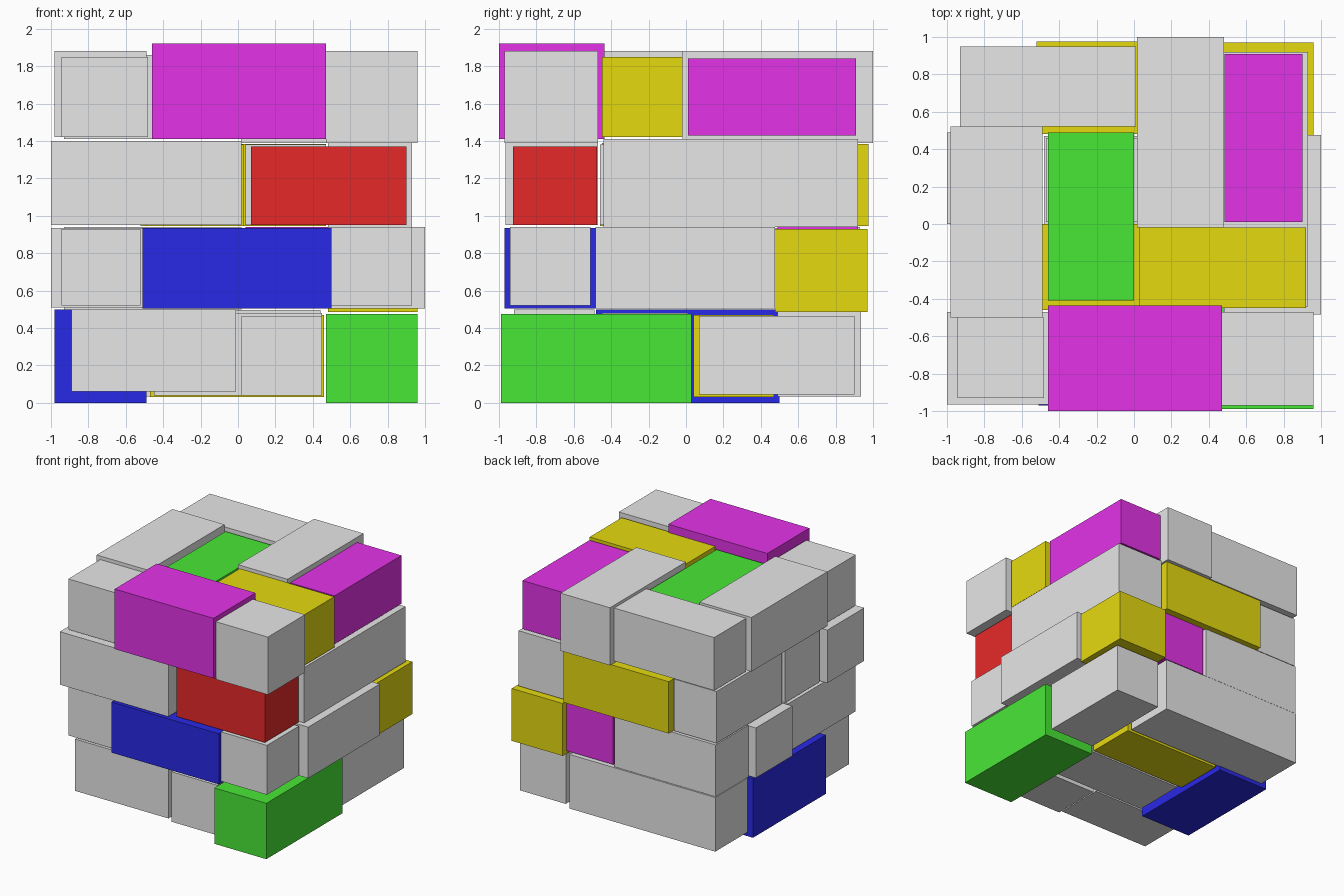
import bpy
import bmesh

if "Cube" in bpy.data.objects:
    bpy.data.objects.remove(bpy.data.objects["Cube"], do_unlink=True)


def material(name, red, green, blue):
    mat = bpy.data.materials.new(name)
    mat.use_nodes = True
    colour = (red, green, blue, 1)
    mat.diffuse_color = colour
    mat.node_tree.nodes["Principled BSDF"].inputs["Base Color"].default_value = colour
    return mat


grey = material("light grey", .8, .8, .8)
magenta = material("magenta", .77, .033, .8)
red = material("red", .8, .022, .022)
blue = material("blue", .022, .022, .8)
green = material("green", .065, .8, .037)
yellow = material("yellow", .79, .7, .005)


def block(name, mat, x, y, z):
    """Flat-faced box spanning the given ranges."""
    bm = bmesh.new()
    bmesh.ops.create_cube(bm, size=1)
    for vert in bm.verts:
        for axis, (low, high) in enumerate((x, y, z)):
            vert.co[axis] = high if vert.co[axis] > 0 else low
    centre = [sum(span) / 2 for span in (x, y, z)]
    bmesh.ops.translate(bm, verts=bm.verts, vec=[-c for c in centre])
    mesh = bpy.data.meshes.new(name)
    bm.to_mesh(mesh)
    bm.free()
    mesh.materials.append(mat)
    obj = bpy.data.objects.new(name, mesh)
    obj.location = centre
    bpy.context.collection.objects.link(obj)


# Bottom layer
block("bottom_right_side_block", blue, x=(-.98, -.49), y=(-.48, .5), z=(0, .5))
block("bottom_front_right_block", grey, x=(-.89, -.01), y=(-.92, -.49), z=(.06, .5))
block("bottom_front_block", grey, x=(.02, .45), y=(-.92, -.49), z=(.04, .465))
block("bottom_front_left_block", green, x=(.47, .96), y=(-.99, .03), z=(0, .475))
block("bottom_back_left_block", grey, x=(.5, .93), y=(.07, .9), z=(.045, .465))
block("bottom_back_long_block", grey, x=(-.93, .44), y=(.49, .935), z=(.035, .495))
block("bottom_inner_back_block", yellow, x=(-.47, .46), y=(.04, .47), z=(.03, .47))
block("bottom_inner_front_block", grey, x=(-.45, .45), y=(-.45, .01), z=(.04, .48))

# Lower middle layer
block("lower_front_block", blue, x=(-.51, .5), y=(-.97, -.485), z=(.505, .935))
block("lower_front_right_block", grey, x=(-.945, -.52), y=(-.93, -.03), z=(.52, .93))
block("lower_right_side_block", grey, x=(-1, -.51), y=(0, .49), z=(.51, .935))
block("lower_front_left_block", grey, x=(.5, .93), y=(-.94, -.51), z=(.52, .94))
block("lower_left_side_block", grey, x=(.48, 1), y=(-.485, .475), z=(.505, .94))
block("lower_back_left_block", yellow, x=(.48, .96), y=(.475, .97), z=(.485, .93))
block("lower_back_block", magenta, x=(.04, .48), y=(.49, .92), z=(.51, .94))
block("lower_back_right_block", grey, x=(-.93, .02), y=(.49, .93), z=(.5, .94))
block("lower_inner_block", grey, x=(-.48, .46), y=(-.46, .47), z=(.51, .93))

# Upper middle layer
block("upper_front_right_block", grey, x=(-1, .02), y=(-.965, -.47), z=(.95, 1.4))
block("upper_front_left_block", red, x=(.07, .9), y=(-.925, -.475), z=(.95, 1.37))
block("upper_left_long_block", grey, x=(.48, .93), y=(-.44, .92), z=(.94, 1.41))
block("upper_back_block", yellow, x=(-.52, .47), y=(.48, .975), z=(.945, 1.385))
block("upper_back_right_block", grey, x=(-.93, -.53), y=(.04, .92), z=(.95, 1.39))
block("upper_right_side_block", grey, x=(-.94, -.5), y=(-.45, .01), z=(.95, 1.39))
block("upper_inner_front_block", yellow, x=(-.49, .03), y=(-.46, 0), z=(.945, 1.38))
block("upper_inner_left_block", grey, x=(.04, .47), y=(-.46, .46), z=(.95, 1.38))
block("upper_inner_back_block", grey, x=(-.47, .02), y=(.01, .46), z=(.95, 1.38))

# Top layer
block("top_front_right_block", grey, x=(-.945, -.48), y=(-.93, -.5), z=(1.42, 1.85))
block("top_front_block", magenta, x=(-.46, .47), y=(-1, -.435), z=(1.41, 1.92))
block("top_front_left_block", grey, x=(.47, .96), y=(-.97, -.47), z=(1.39, 1.88))
block("top_left_side_block", yellow, x=(.03, .92), y=(-.45, -.02), z=(1.42, 1.85))
block("top_back_left_block", magenta, x=(.485, .9), y=(.01, .91), z=(1.43, 1.84))
block("top_back_block", grey, x=(.015, .48), y=(-.02, 1), z=(1.39, 1.88))
block("top_back_right_block", grey, x=(-.93, .01), y=(.52, .95), z=(1.41, 1.86))
block("top_right_side_block", grey, x=(-.98, -.49), y=(-.5, .52), z=(1.42, 1.88))
block("top_inner_block", green, x=(-.46, 0), y=(-.41, .49), z=(1.43, 1.84))
